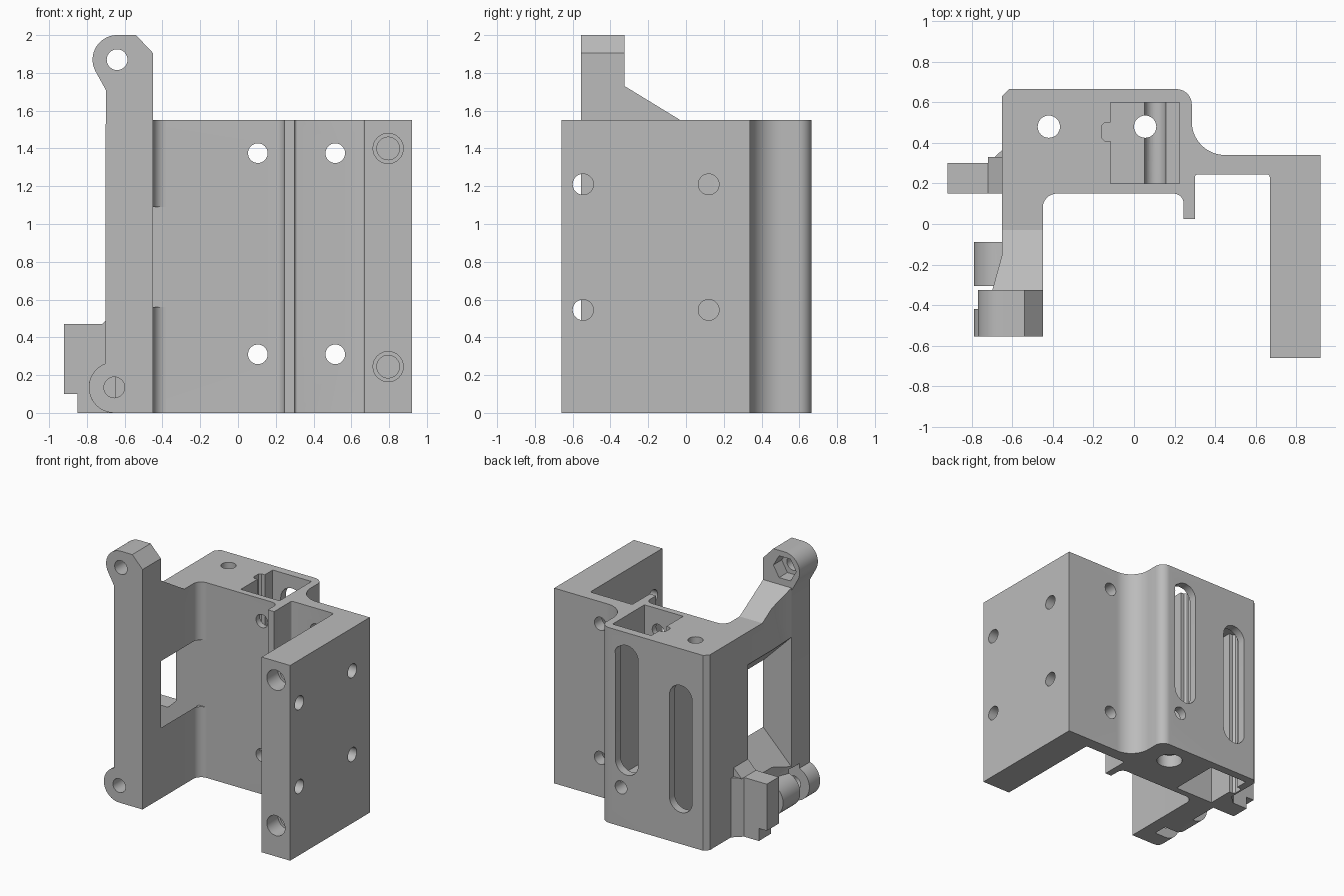
import bpy, bmesh
from math import sin, cos, radians

cube = bpy.data.objects.get("Cube")
if cube:
    bpy.data.objects.remove(cube, do_unlink=True)

grey = bpy.data.materials.new("plain grey")
grey.use_nodes = True
colour = (0.5, 0.5, 0.5, 1)
grey.diffuse_color = colour
grey.node_tree.nodes["Principled BSDF"].inputs["Base Color"].default_value = colour

PLACE = {"x": lambda a, b, t: (t, a, b),
         "y": lambda a, b, t: (a, t, b),
         "z": lambda a, b, t: (a, b, t)}


def arc(cx, cy, r, start, end, n=12):
    angles = [radians(start + (end - start) * i / n) for i in range(n + 1)]
    return [(cx + r * cos(a), cy + r * sin(a)) for a in angles]


def prism(name, points, axis, lo, hi):
    """Extrude a flat outline along an axis from lo to hi."""
    bm = bmesh.new()
    face = bm.faces.new([bm.verts.new(PLACE[axis](a, b, lo)) for a, b in points])
    new = bmesh.ops.extrude_face_region(bm, geom=[face])["geom"]
    shift = PLACE[axis](0, 0, hi - lo)
    bmesh.ops.translate(bm, vec=shift, verts=[v for v in new if isinstance(v, bmesh.types.BMVert)])
    bmesh.ops.recalc_face_normals(bm, faces=bm.faces)
    mesh = bpy.data.meshes.new(name)
    bm.to_mesh(mesh)
    bm.free()
    mesh.materials.append(grey)
    obj = bpy.data.objects.new(name, mesh)
    bpy.context.collection.objects.link(obj)
    return obj


def rect(a0, a1, b0, b1):
    return [(a0, b0), (a1, b0), (a1, b1), (a0, b1)]


def ring(a, b, r, n=32):
    return arc(a, b, r, 0, 360 - 360 / n, n - 1)


def combine(target, other, operation="DIFFERENCE"):
    mod = target.modifiers.new("shape", "BOOLEAN")
    mod.operation, mod.solver, mod.object = operation, "EXACT", other
    bpy.context.view_layer.objects.active = target
    bpy.ops.object.modifier_apply(modifier=mod.name)
    bpy.data.objects.remove(other, do_unlink=True)


def cut(target, points, axis, lo, hi):
    combine(target, prism("cutter", points, axis, lo, hi))


# Main body: block, rib, web and side wall in one plan outline
plan = [(-0.65, 0.15)] + arc(0.195, 0.1, 0.05, 90, 0)
plan += [(0.245, 0.025), (0.30, 0.025)]
plan += arc(0.315, 0.23, 0.015, 180, 90, 4) + arc(0.655, 0.23, 0.015, 90, 0, 4)
plan += [(0.67, -0.66), (0.92, -0.66), (0.92, 0.34)]
plan += arc(0.45, 0.505, 0.165, 270, 180, 16) + arc(0.21, 0.59, 0.075, 0, 90)
plan += [(-0.615, 0.665), (-0.65, 0.63)]
body = prism("main_body", plan, "z", 0, 1.55)

# Two pockets, one open above and one below, each with a notch, slot and bolt hole
for x, z0, z1, s0, s1 in ((0.055, 0.31, 1.6, 0.52, 1.35), (-0.42, -0.05, 1.37, 0.35, 1.16)):
    pocket = [(x - 0.17, 0.2), (x + 0.17, 0.2), (x + 0.17, 0.6), (x - 0.17, 0.6),
              (x - 0.17, 0.5), (x - 0.2, 0.5), (x - 0.215, 0.485),
              (x - 0.215, 0.425), (x - 0.2, 0.41), (x - 0.17, 0.41)]
    cut(body, pocket, "z", z0, z1)
    cut(body, arc(x, s0, 0.1, 180, 360) + arc(x, s1, 0.1, 0, 180), "y", 0.55, 0.7)
    cut(body, ring(x, 0.48, 0.055), "z", -0.1, 1.7)
cut(body, ring(0.055, 0.48, 0.095), "z", -0.1, 0.1)

# Bolt holes through the front and the side wall
for z in (0.31, 1.375):
    for x in (0.105, 0.515):
        cut(body, ring(x, z, 0.052), "y", 0, 0.8)
for z in (0.545, 1.21):
    for y in (-0.545, 0.12):
        cut(body, ring(y, z, 0.055), "x", 0.6, 1)
for z in (0.245, 1.40):
    cut(body, ring(0.795, z, 0.08), "y", -0.7, -0.52)
    cut(body, ring(0.795, z, 0.06), "y", -0.6, -0.2)

# Post with a rounded eye at each end
outline = [(-0.45, 0)] + arc(-0.655, 0.135, 0.135, 270, 110, 20) + [(-0.70, 1.71)]
outline += arc(-0.64, 1.87, 0.13, 207, 90, 20) + [(-0.54, 2.0), (-0.45, 1.905)]
post = prism("hinge_post", outline, "y", -0.555, -0.325)

# Side arm, widening toward the post, with a sloped top and a flared window
arm_plan = [(-0.45, -0.33), (-0.70, -0.33), (-0.65, -0.15), (-0.65, 0.16), (-0.38, 0.16)]
arm_plan += arc(-0.38, 0.08, 0.07, 90, 180)
arm = prism("side_arm", arm_plan, "z", 0, 1.75)
cut(arm, [(-0.4, 1.776), (-0.03, 1.55), (0.3, 1.55), (0.3, 2), (-0.4, 2)], "x", -1, 0)
cut(arm, [(-0.3, 0.56), (-0.45, 0.56), (-0.8, 0.21), (-0.8, 1.44), (-0.45, 1.09), (-0.3, 1.09)],
    "y", -0.4, 0.3)

# Rear lug of the lower hinge
lug = prism("hinge_lug", [(-0.5, 0)] + arc(-0.655, 0.135, 0.135, 270, 90, 20) + [(-0.5, 0.27)],
            "y", -0.34, -0.09)
combine(arm, lug, "UNION")
combine(arm, post, "UNION")
arm.name = "hinge_arm"

# Hinge gap, pivot holes and nut recess
cut(arm, rect(-0.9, -0.56, -0.1, 0.3), "y", -0.42, -0.305)
cut(arm, ring(-0.655, 0.135, 0.055), "y", -0.7, 0)
cut(arm, ring(-0.64, 1.87, 0.055), "y", -0.7, -0.2)
cut(arm, ring(-0.64, 1.87, 0.1, 6), "y", -0.43, -0.2)

# Stepped tab with a gusset on the left face
tab = prism("stepped_tab", [(-0.64, 0.15), (-0.92, 0.15), (-0.92, 0.30), (-0.72, 0.30),
                            (-0.65, 0.365), (-0.64, 0.365)], "z", 0, 0.47)
cut(tab, rect(-1, -0.85, -0.1, 0.1), "y", 0, 0.5)
gusset = prism("tab_gusset", [(-0.72, 0.47), (-0.65, 0.47), (-0.65, 0.54)], "y", 0.15, 0.33)

# Smooth the rounded faces and keep the edges sharp
bpy.ops.object.select_all(action="DESELECT")
for obj in (body, arm, tab, gusset):
    obj.select_set(True)
    bpy.context.view_layer.objects.active = obj
bpy.ops.object.shade_smooth_by_angle(angle=radians(30))
